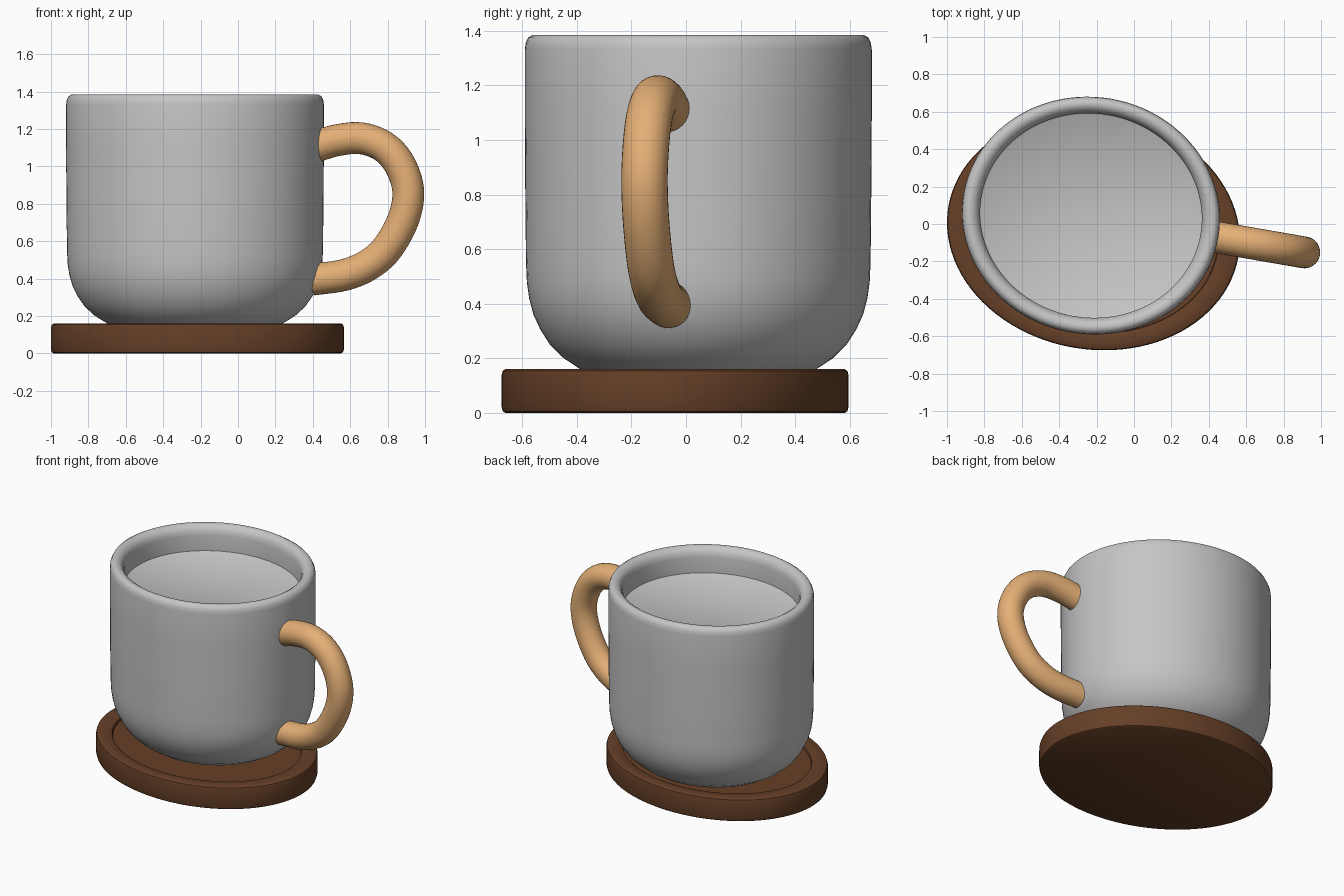
import bpy, bmesh, math
from mathutils import Vector, Matrix

if "Cube" in bpy.data.objects:
    bpy.data.objects.remove(bpy.data.objects["Cube"])

TURN = math.radians(-9.8)


def material(name, rgb):
    m = bpy.data.materials.new(name)
    m.diffuse_color = (*rgb, 1)
    m.use_nodes = True
    m.node_tree.nodes["Principled BSDF"].inputs["Base Color"].default_value = m.diffuse_color
    return m


grey = material("grey glaze", (0.56, 0.56, 0.56))
wood = material("dark wood", (0.13, 0.05, 0.02))
tan = material("light wood", (0.78, 0.43, 0.18))


def finish(obj, mat, angle=40):
    obj.data.materials.append(mat)
    bpy.ops.object.select_all(action='DESELECT')
    obj.select_set(True)
    bpy.context.view_layer.objects.active = obj
    bpy.ops.object.shade_smooth_by_angle(angle=math.radians(angle))


def make_object(name, bm, mat, centre):
    bmesh.ops.recalc_face_normals(bm, faces=bm.faces)
    mesh = bpy.data.meshes.new(name)
    bm.to_mesh(mesh)
    bm.free()
    obj = bpy.data.objects.new(name, mesh)
    bpy.context.collection.objects.link(obj)
    obj.location = centre
    obj.rotation_euler.z = TURN
    finish(obj, mat)
    return obj


def oval_lathe(name, profile, a, b, centre, mat, n=96):
    """Closed oval solid from (radius fraction, height) pairs, bottom to inside."""
    bm = bmesh.new()
    rings = []
    for r, z in profile:
        rings.append([bm.verts.new((a * r * math.cos(2 * math.pi * i / n),
                                    b * r * math.sin(2 * math.pi * i / n), z))
                      for i in range(n)])
    for lo, hi in zip(rings, rings[1:]):
        for i in range(n):
            j = (i + 1) % n
            bm.faces.new((lo[i], lo[j], hi[j], hi[i]))
    bm.faces.new(rings[0][::-1])
    bm.faces.new(rings[-1])
    return make_object(name, bm, mat, centre)


# Coaster with a shallow recess
oval_lathe("coaster", [(0.98, 0.0), (0.994, 0.006), (1, 0.02), (1, 0.14),
                       (0.994, 0.154), (0.98, 0.16), (0.87, 0.16),
                       (0.855, 0.153), (0.85, 0.14), (0.85, 0.135)],
           0.787, 0.63, (-0.217, -0.04, 0), wood)

# Cup body with rounded foot, rounded rim and inner wall
oval_lathe("cup", [(0.58, 0.13), (0.68, 0.16), (0.775, 0.2), (0.855, 0.25),
                   (0.91, 0.305), (0.95, 0.36), (0.975, 0.42), (0.988, 0.48),
                   (0.993, 0.55), (0.997, 0.8), (1, 1.1), (1, 1.33),
                   (0.995, 1.355), (0.98, 1.375), (0.955, 1.385),
                   (0.92, 1.383), (0.89, 1.37), (0.87, 1.35), (0.86, 1.32),
                   (0.86, 1.21), (0.85, 1.205)],
           0.691, 0.634, (-0.23, 0.045, 0), grey)

# Handle: round tube swept along a smooth path in the turned plane
path = [(0.41, 1.105), (0.53, 1.14), (0.66, 1.15), (0.78, 1.105),
        (0.865, 1.01), (0.91, 0.87), (0.885, 0.72), (0.80, 0.565),
        (0.70, 0.475), (0.57, 0.42), (0.40, 0.395)]
pts = [Vector(((x + 0.23) / math.cos(TURN), 0, z)) for x, z in path]
ctrl = [2 * pts[0] - pts[1]] + pts + [2 * pts[-1] - pts[-2]]
line = []
for p0, p1, p2, p3 in zip(ctrl, ctrl[1:], ctrl[2:], ctrl[3:]):
    for k in range(5):
        t = k / 5
        line.append(0.5 * (2 * p1 + (p2 - p0) * t
                           + (2 * p0 - 5 * p1 + 4 * p2 - p3) * t * t
                           + (3 * p1 - p0 - 3 * p2 + p3) * t ** 3))
line.append(pts[-1])
bm = bmesh.new()
rings, n = [], 32
for k, p in enumerate(line):
    d = (line[min(k + 1, len(line) - 1)] - line[max(k - 1, 0)]).normalized()
    side = Vector((0, 1, 0))
    up = d.cross(side)
    rings.append([bm.verts.new(p + 0.085 * (math.cos(2 * math.pi * i / n) * side
                                            + math.sin(2 * math.pi * i / n) * up))
                  for i in range(n)])
for lo, hi in zip(rings, rings[1:]):
    for i in range(n):
        j = (i + 1) % n
        bm.faces.new((lo[i], lo[j], hi[j], hi[i]))
bm.faces.new(rings[0][::-1])
bm.faces.new(rings[-1])
make_object("handle", bm, tan, (-0.23, 0.045, 0))
